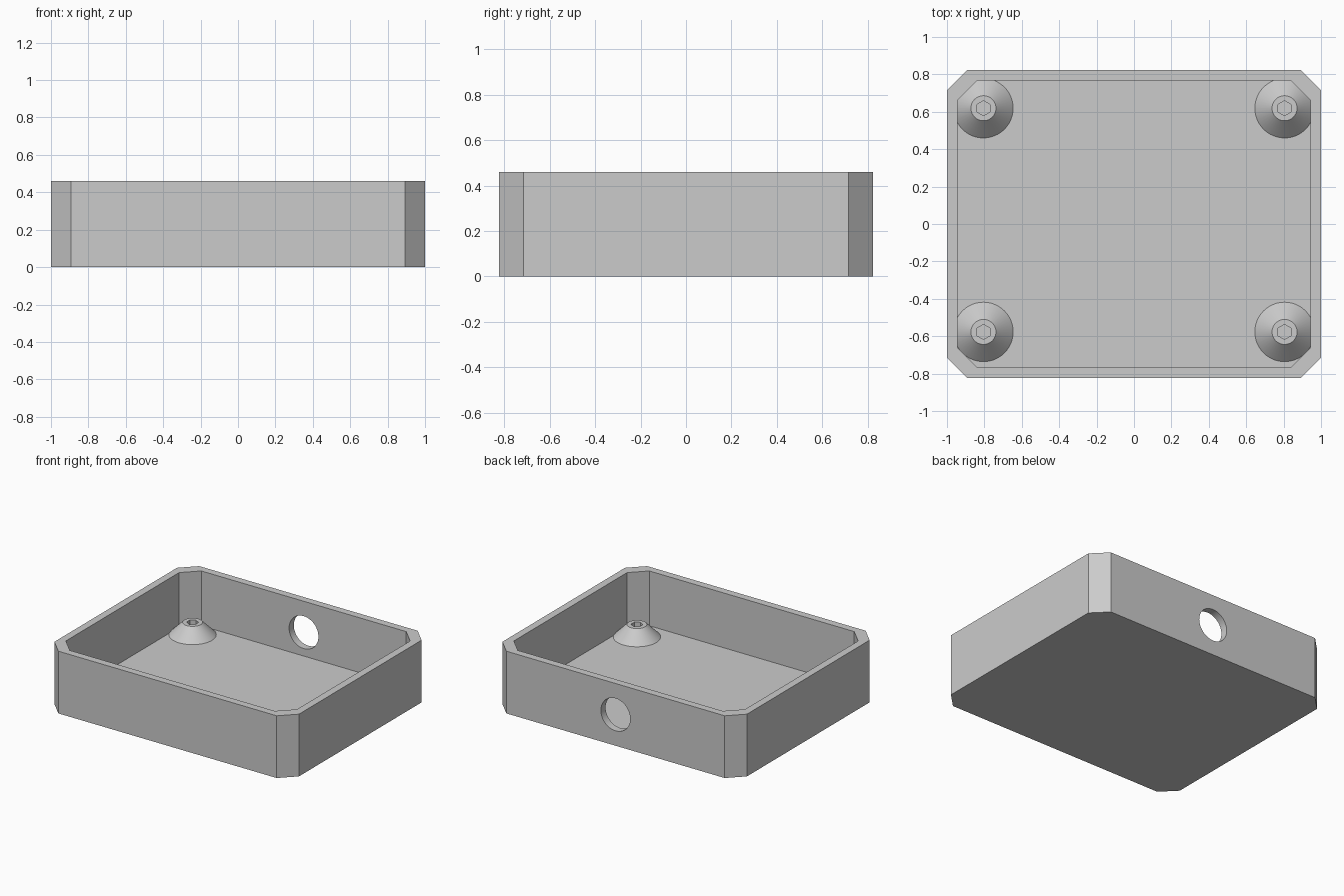
import bpy
import bmesh
import math
from mathutils import Matrix

cube = bpy.data.objects.get("Cube")
if cube:
    bpy.data.objects.remove(cube, do_unlink=True)

HEIGHT, FLOOR, WALL, CHAMFER = 0.46, 0.055, 0.055, 0.107
HALF_X, HALF_Y = 1.0, 0.823

grey = bpy.data.materials.new("plain_grey")
grey.use_nodes = True
colour = (0.6, 0.6, 0.6, 1)
grey.diffuse_color = colour
grey.node_tree.nodes["Principled BSDF"].inputs["Base Color"].default_value = colour


def make_object(name, bm):
    bmesh.ops.recalc_face_normals(bm, faces=bm.faces)
    mesh = bpy.data.meshes.new(name)
    bm.to_mesh(mesh)
    bm.free()
    mesh.materials.append(grey)
    obj = bpy.data.objects.new(name, mesh)
    bpy.context.collection.objects.link(obj)
    return obj


def cone(name, sides, r_low, r_high, z_low, z_high):
    bm = bmesh.new()
    bmesh.ops.create_cone(bm, cap_ends=True, segments=sides, radius1=r_low,
                          radius2=r_high, depth=z_high - z_low,
                          matrix=Matrix.Translation((0, 0, (z_low + z_high) / 2)))
    return make_object(name, bm)


def cut(obj, cutter):
    mod = obj.modifiers.new("cut", 'BOOLEAN')
    mod.operation, mod.solver, mod.object = 'DIFFERENCE', 'EXACT', cutter
    cutter.hide_render = True
    bpy.context.view_layer.update()
    graph = bpy.context.evaluated_depsgraph_get()
    mesh = bpy.data.meshes.new_from_object(obj.evaluated_get(graph))
    obj.modifiers.clear()
    obj.data = mesh
    bpy.data.objects.remove(cutter, do_unlink=True)


def smooth(obj):
    bpy.ops.object.select_all(action='DESELECT')
    obj.select_set(True)
    bpy.context.view_layer.objects.active = obj
    bpy.ops.object.shade_smooth_by_angle(angle=math.radians(30))


def octagon(bm, inset, z):
    x, y, c = HALF_X - inset, HALF_Y - inset, CHAMFER
    corners = [(x, y - c), (x - c, y), (c - x, y), (-x, y - c),
               (-x, c - y), (c - x, -y), (x - c, -y), (x, c - y)]
    return [bm.verts.new((px, py, z)) for px, py in corners]


# Open tray with chamfered corners
bm = bmesh.new()
rings = [octagon(bm, 0, 0), octagon(bm, 0, HEIGHT),
         octagon(bm, WALL, HEIGHT), octagon(bm, WALL, FLOOR)]
for a, b in zip(rings, rings[1:]):
    for i in range(8):
        j = (i + 1) % 8
        bm.faces.new((a[i], a[j], b[j], b[i]))
bm.faces.new(rings[0])
bm.faces.new(rings[-1])
tray = make_object("tray", bm)

# Round cable hole through the back wall
drill = cone("cable_hole_cutter", 48, 0.12, 0.12, -0.1, 0.1)
drill.rotation_euler.x = math.pi / 2
drill.location = (0, HALF_Y - WALL / 2, HEIGHT / 2)
cut(tray, drill)
smooth(tray)

# Four conical standoffs with six-sided screw holes
for side, x in (("right", -0.805), ("left", 0.805)):
    for end, y in (("front", -0.577), ("back", 0.619)):
        post = cone(f"standoff_{end}_{side}", 48, 0.165, 0.067, 0.049, 0.147)
        cut(post, cone("screw_hole_cutter", 6, 0.04, 0.04, FLOOR, 0.2))
        post.location = (x, y, 0)
        smooth(post)
